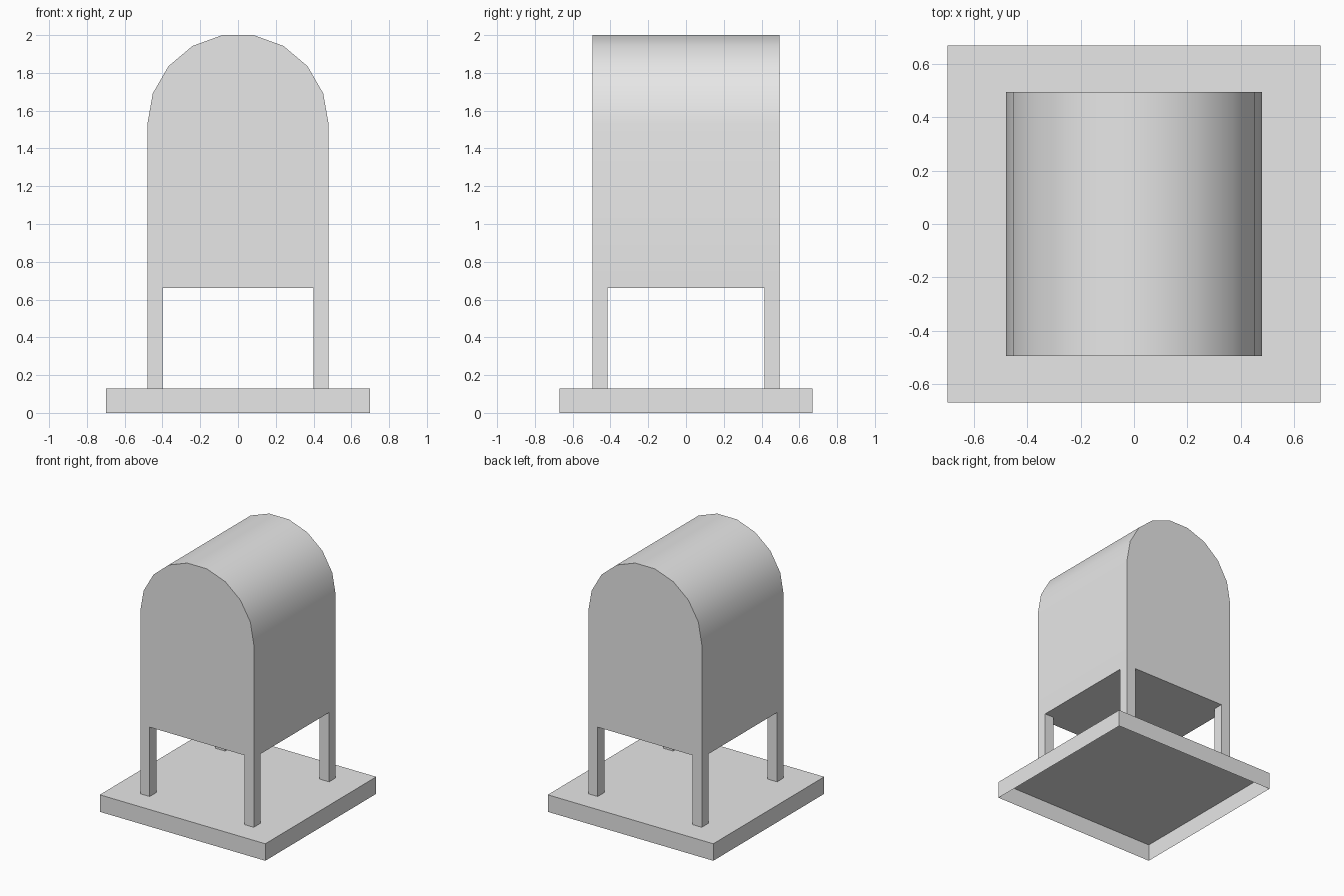
import bpy
import bmesh
from math import cos, sin, radians

cube = bpy.data.objects.get("Cube")
if cube:
    bpy.data.objects.remove(cube, do_unlink=True)

# Single light grey material
grey = bpy.data.materials.new("light_grey")
grey.use_nodes = True
colour = (0.8, 0.8, 0.8, 1)
grey.diffuse_color = colour
grey.node_tree.nodes["Principled BSDF"].inputs["Base Color"].default_value = colour

HALF_W, HALF_D = 0.48, 0.495     # body half width and depth
BASE_TOP, BODY_BOTTOM = 0.13, 0.66
ARCH_Z = 2 - HALF_W * sin(radians(80))
LEG = 0.08


def finish(name, bm):
    bmesh.ops.recalc_face_normals(bm, faces=bm.faces)
    mesh = bpy.data.meshes.new(name)
    bm.to_mesh(mesh)
    bm.free()
    mesh.materials.append(grey)
    obj = bpy.data.objects.new(name, mesh)
    bpy.context.collection.objects.link(obj)
    return obj


def box(name, x0, x1, y0, y1, z0, z1, open_top=False):
    """Box without an underside, and optionally without a top."""
    bm = bmesh.new()
    floor = bm.faces.new([bm.verts.new((x, y, z0))
                          for x, y in ((x0, y0), (x1, y0), (x1, y1), (x0, y1))])
    lid = bmesh.ops.extrude_face_region(bm, geom=[floor], use_keep_orig=True)["geom"]
    bmesh.ops.translate(bm, vec=(0, 0, z1 - z0),
                        verts=[v for v in lid if isinstance(v, bmesh.types.BMVert)])
    bmesh.ops.recalc_face_normals(bm, faces=bm.faces)
    unwanted = [f for f in bm.faces if f.normal.z < -0.5 or (open_top and f.normal.z > 0.5)]
    bmesh.ops.delete(bm, geom=unwanted, context="FACES_ONLY")
    return finish(name, bm)


# Base slab, hollow underneath
box("base", -0.7, 0.7, -0.67, 0.67, 0, BASE_TOP)

# Arched body: profile extruded from front to back
profile = [(-HALF_W, BODY_BOTTOM), (HALF_W, BODY_BOTTOM)]
profile += [(HALF_W * cos(radians(a)), ARCH_Z + HALF_W * sin(radians(a)))
            for a in range(0, 181, 20)]
bm = bmesh.new()
front = bm.faces.new([bm.verts.new((x, -HALF_D, z)) for x, z in profile])
back = bmesh.ops.extrude_face_region(bm, geom=[front], use_keep_orig=True)["geom"]
bmesh.ops.translate(bm, vec=(0, 2 * HALF_D, 0),
                    verts=[v for v in back if isinstance(v, bmesh.types.BMVert)])
body = finish("body", bm)
bpy.ops.object.select_all(action="DESELECT")
body.select_set(True)
bpy.context.view_layer.objects.active = body
bpy.ops.object.shade_smooth_by_angle(angle=radians(30))

# Four corner legs, flush with the body
for side, sx in (("left", 1), ("right", -1)):
    for end, sy in (("front", -1), ("back", 1)):
        xs = sorted((sx * HALF_W, sx * (HALF_W - LEG)))
        ys = sorted((sy * HALF_D, sy * (HALF_D - LEG)))
        box(f"{end}_{side}_leg", *xs, *ys, BASE_TOP, BODY_BOTTOM, open_top=True)
